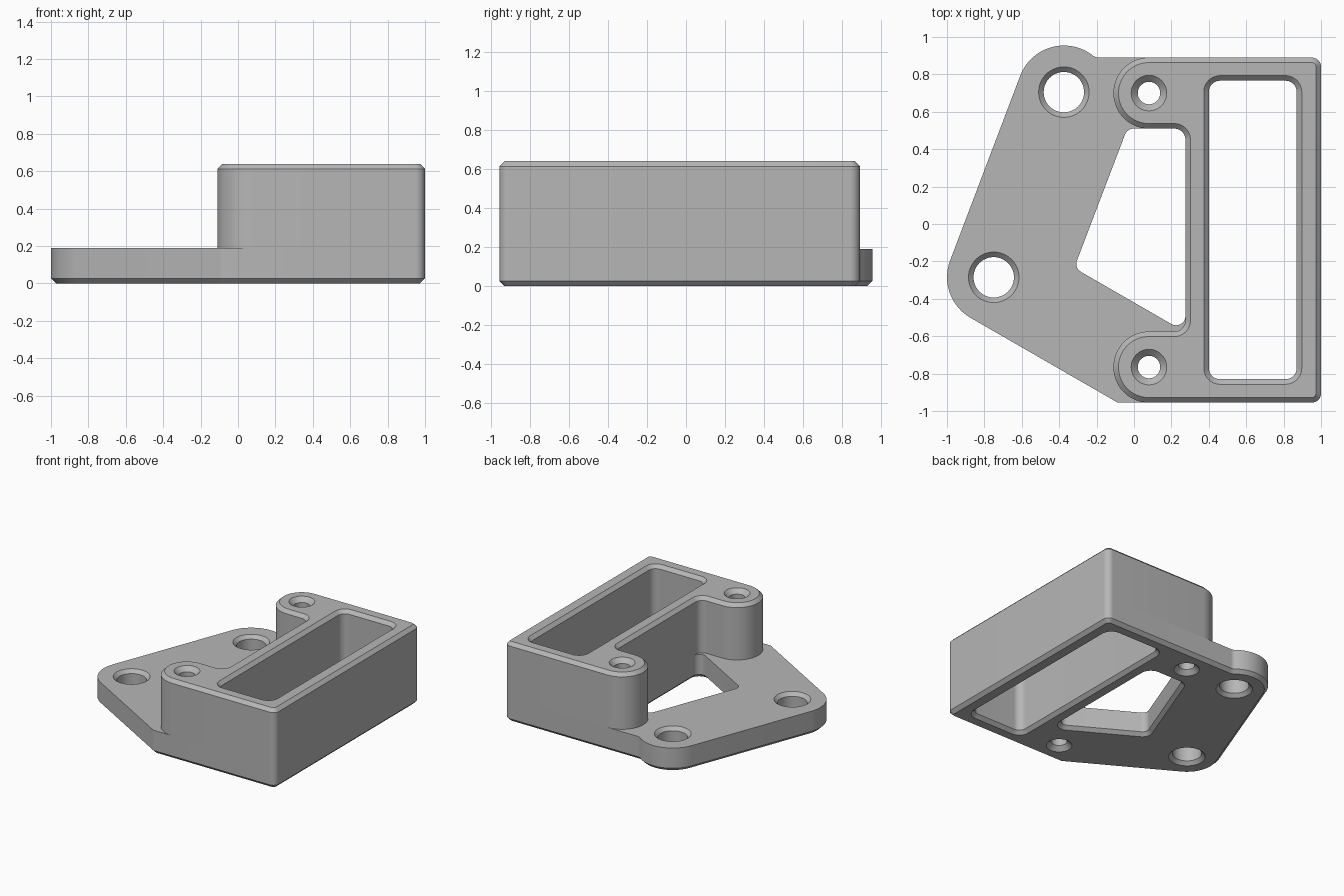
import bpy, bmesh, math
from mathutils import Vector

cube = bpy.data.objects.get("Cube")
if cube:
    bpy.data.objects.remove(cube, do_unlink=True)

CHAMFER = 0.027
PLATE_TOP, BLOCK_TOP = 0.19, 0.64

grey = bpy.data.materials.new("satin grey")
grey.use_nodes = True
colour = (0.47, 0.47, 0.47, 1)
grey.diffuse_color = colour
for node in grey.node_tree.nodes:
    if node.type == 'BSDF_PRINCIPLED':
        node.inputs["Base Color"].default_value = colour


def rounded(corners):
    """Counter-clockwise outline from (x, y, radius) corners."""
    points = []
    for i, (x, y, r) in enumerate(corners):
        p = Vector((x, y))
        a = (Vector(corners[i - 1][:2]) - p).normalized()
        b = (Vector(corners[(i + 1) % len(corners)][:2]) - p).normalized()
        if r == 0:
            points.append(p)
            continue
        half = a.angle(b) / 2
        centre = p + (a + b).normalized() * (r / math.sin(half))
        start = p + a * (r / math.tan(half)) - centre
        turn = math.pi - 2 * half
        if a.x * b.y - a.y * b.x > 0:
            turn = -turn
        steps = max(4, round(abs(turn) / math.radians(6)))
        for k in range(steps + 1):
            t = turn * k / steps
            c, s = math.cos(t), math.sin(t)
            points.append(centre + Vector((c * start.x - s * start.y, s * start.x + c * start.y)))
    return points


def circle(x, y, r, steps=48):
    return [Vector((x + r * math.cos(k * math.tau / steps), y + r * math.sin(k * math.tau / steps)))
            for k in range(steps)]


def inset(points, distance):
    """Mitred offset, positive towards the inside."""
    result = []
    for i, p in enumerate(points):
        a = (p - points[i - 1]).normalized()
        b = (points[(i + 1) % len(points)] - p).normalized()
        n = Vector((-a.y - b.y, a.x + b.x)).normalized()
        result.append(p + n * (distance / max(0.3, n.dot(Vector((-a.y, a.x))))))
    return result


def build(name, loops):
    """Solid from an outline and holes, each with (height, inset) levels."""
    bm = bmesh.new()
    caps = {0: [], -1: []}
    for points, levels in loops:
        rings = [[bm.verts.new((p.x, p.y, z)) for p in inset(points, d)] for z, d in levels]
        n = len(points)
        for low, high in zip(rings, rings[1:]):
            for i in range(n):
                j = (i + 1) % n
                bm.faces.new((low[i], low[j], high[j], high[i]))
        for end in caps:
            caps[end] += [bm.edges.get((rings[end][i], rings[end][(i + 1) % n])) for i in range(n)]
    for edges in caps.values():
        bmesh.ops.triangle_fill(bm, use_beauty=True, edges=edges, normal=(0, 0, 1))
    bmesh.ops.recalc_face_normals(bm, faces=bm.faces[:])
    mesh = bpy.data.meshes.new(name)
    bm.to_mesh(mesh)
    bm.free()
    mesh.materials.append(grey)
    mesh.shade_smooth()
    mesh.set_sharp_from_angle(angle=math.radians(30))
    obj = bpy.data.objects.new(name, mesh)
    bpy.context.collection.objects.link(obj)
    return obj


def lower(d):
    """Levels through the plate, chamfered at the bottom."""
    return [(0, d), (abs(d), 0), (PLATE_TOP, 0)]


def upper(d):
    """Levels through the block, chamfered at the top."""
    return [(PLATE_TOP, 0), (BLOCK_TOP - abs(d), 0), (BLOCK_TOP, d)]


# Outlines shared by the parts
plate_outline = rounded([(1, -0.955, 0.05), (1, 0.89, 0.05), (-0.206, 0.89, 0.05),
                         (-0.488, 1.11, 0.25), (-1.059, -0.395, 0.25), (-0.087, -0.955, 0.03)])
block_outline = rounded([(1, -0.955, 0.05), (1, 0.89, 0.05),
                         (-0.11, 0.89, 0.189), (-0.11, 0.51, 0.189),
                         (0.275, 0.51, 0.06), (0.275, -0.575, 0.06),
                         (-0.11, -0.575, 0.189), (-0.11, -0.955, 0.189)])
window = rounded([(0.275, 0.51, 0.06), (-0.036, 0.51, 0.05),
                  (-0.32, -0.235, 0.05), (0.275, -0.578, 0.05)])
pocket = rounded([(0.4, -0.83, 0.06), (0.87, -0.83, 0.06), (0.87, 0.766, 0.06), (0.4, 0.766, 0.06)])
screw_holes = [circle(0.08, y, 0.06) for y in (0.70, -0.765)]
mount_holes = [circle(x, y, 0.108) for x, y in ((-0.375, 0.705), (-0.75, -0.285))]

# Base plate with window, pocket, screw holes and mounting holes
both_ends = [(0, -CHAMFER), (CHAMFER, 0), (PLATE_TOP - CHAMFER, 0), (PLATE_TOP, -CHAMFER)]
build("base_plate",
      [(plate_outline, lower(CHAMFER)), (window, lower(-CHAMFER)), (pocket, lower(-CHAMFER))]
      + [(h, lower(-0.035)) for h in screw_holes]
      + [(h, both_ends) for h in mount_holes])

# Raised block with two rounded arms
build("raised_block",
      [(block_outline, upper(CHAMFER)), (pocket, upper(-CHAMFER))]
      + [(h, upper(-0.035)) for h in screw_holes])
